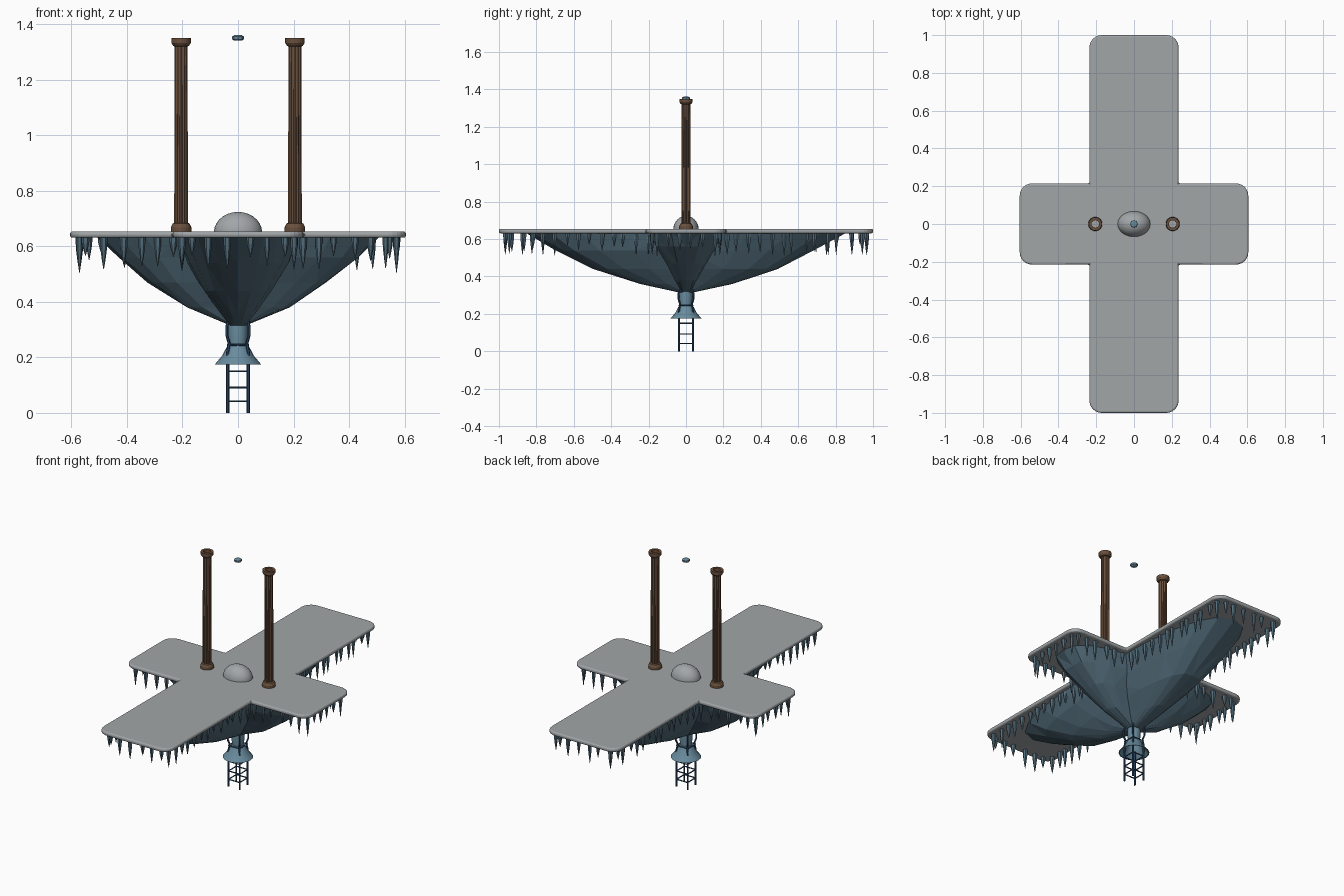
import bpy, bmesh, random
from math import sin, cos, pi, copysign
from mathutils import Vector

random.seed(4)
cube = bpy.data.objects.get("Cube")
if cube:
    bpy.data.objects.remove(cube, do_unlink=True)


def material(name, rgb):
    m = bpy.data.materials.new(name)
    m.use_nodes = True
    m.diffuse_color = (*rgb, 1)
    m.node_tree.nodes["Principled BSDF"].inputs["Base Color"].default_value = (*rgb, 1)
    return m


STONE = material("grey stone", (0.36, 0.38, 0.39))
SLATE = material("slate blue rock", (0.085, 0.15, 0.195))
STEEL = material("pale blue metal", (0.14, 0.26, 0.34))
NAVY = material("navy metal", (0.025, 0.07, 0.15))
BROWN = material("brown wood", (0.145, 0.08, 0.045))


def finish(bm, name, mat, smooth=None):
    bmesh.ops.recalc_face_normals(bm, faces=bm.faces)
    me = bpy.data.meshes.new(name)
    bm.to_mesh(me)
    bm.free()
    ob = bpy.data.objects.new(name, me)
    bpy.context.collection.objects.link(ob)
    me.materials.append(mat)
    if smooth:
        bpy.ops.object.select_all(action="DESELECT")
        ob.select_set(True)
        bpy.context.view_layer.objects.active = ob
        bpy.ops.object.shade_smooth_by_angle(angle=smooth)
    return ob


def loft(bm, rings, caps=True, closed=False):
    """Skin a list of equal-length point rings."""
    vs = [[bm.verts.new(p) for p in r] for r in rings]
    n = len(vs[0])
    pairs = list(zip(vs, vs[1:])) + ([(vs[-1], vs[0])] if closed else [])
    for a, b in pairs:
        for i in range(n):
            j = (i + 1) % n
            bm.faces.new((a[i], a[j], b[j], b[i]))
    if caps and not closed:
        bm.faces.new(vs[0])
        bm.faces.new(vs[-1])


def circle(r, z, n, x=0, y=0, flute=0.0):
    return [(x + (r - flute * (i % 2)) * cos(2 * pi * i / n),
             y + (r - flute * (i % 2)) * sin(2 * pi * i / n), z) for i in range(n)]


def rod(bm, points, r, n=6):
    """Round bar along a list of points."""
    pts = [Vector(p) for p in points]
    rings = []
    for i, p in enumerate(pts):
        d = (pts[min(i + 1, len(pts) - 1)] - pts[max(i - 1, 0)]).normalized()
        u = d.orthogonal().normalized() if abs(d.z) < 0.5 else Vector((1, 0, 0))
        v = d.cross(u)
        rings.append([p + r * (u * cos(2 * pi * k / n) + v * sin(2 * pi * k / n))
                      for k in range(n)])
    loft(bm, rings)


# Cross-shaped deck with rounded outer corners
AX, AY, BX, BY = 0.605, 0.215, 0.236, 1.0


def corner(x, y, r=0.065, n=6):
    return [(x - r + r * cos(pi / 2 * i / n), y - r + r * sin(pi / 2 * i / n))
            for i in range(n + 1)]


quarter = corner(AX, AY) + [(BX, AY)] + corner(BX, BY)
outline = quarter + [(-x, y) for x, y in reversed(quarter)]
outline += [(-x, -y) for x, y in outline]
bm = bmesh.new()
loft(bm, [[(x, y, z) for x, y in outline] for z in (0.631, 0.654)])
deck = finish(bm, "deck", STONE)
bev = deck.modifiers.new("rounded rim", "BEVEL")
bev.width, bev.segments, bev.limit_method = 0.009, 3, "ANGLE"
bev.angle_limit = 0.7

# Dome on the deck
bm = bmesh.new()
bmesh.ops.create_uvsphere(bm, u_segments=24, v_segments=14, radius=1)
bmesh.ops.bisect_plane(bm, geom=bm.verts[:] + bm.edges[:] + bm.faces[:],
                       plane_co=(0, 0, -0.05), plane_no=(0, 0, -1), clear_outer=True)
bmesh.ops.scale(bm, vec=(0.087, 0.068, 0.074), verts=bm.verts)
bmesh.ops.translate(bm, vec=(0, 0, 0.65), verts=bm.verts)
finish(bm, "dome", STONE, 0.6)


# Two faceted rock hulls crossing under the deck
def hull(name, levels, along_y):
    bm = bmesh.new()
    rings = []
    for k, (z, length, width) in enumerate(levels):
        ring = []
        for i in range(20):
            a = 2 * pi * i / 20
            p = copysign(abs(cos(a)) ** 0.8, cos(a)) * length
            q = copysign(abs(sin(a)) ** 0.8, sin(a)) * width
            if 0 < k < len(levels) - 1:
                s = random.uniform(0.96, 1.03)
                p, q = p * s, q * s
            ring.append((q, p, z) if along_y else (p, q, z))
        rings.append(ring)
    loft(bm, rings)
    bmesh.ops.triangulate(bm, faces=bm.faces)
    finish(bm, name, SLATE)


hull("long_hull", [(0.635, 0.86, 0.222), (0.54, 0.70, 0.185), (0.44, 0.5, 0.125),
                   (0.36, 0.25, 0.065), (0.315, 0.04, 0.03)], True)
hull("cross_hull", [(0.635, 0.51, 0.2), (0.56, 0.44, 0.165), (0.47, 0.33, 0.115),
                    (0.38, 0.19, 0.06), (0.32, 0.04, 0.03)], False)

# Icicles along the underside of the rim
bm = bmesh.new()
IN = 0.034
path = [(AX - IN, 0), (AX - IN, AY - IN), (BX - IN, AY - IN),
        (BX - IN, BY - IN), (0, BY - IN)]


def icicle(x, y, length):
    r = random.uniform(0.011, 0.015)
    top = 0.636
    loft(bm, [circle(r, top, 6, x, y), circle(r * 0.9, top - length * 0.35, 6, x, y),
              circle(r * 0.5, top - length * 0.7, 6, x, y),
              circle(0.001, top - length, 6, x, y)])


for sx in (1, -1):
    for sy in (1, -1):
        for a, b in zip(path, path[1:]):
            a, b = Vector(a), Vector(b)
            count = max(2, round((b - a).length / 0.062))
            for i in range(count):
                p = a.lerp(b, (i + 0.5 + random.uniform(-0.2, 0.2)) / count)
                icicle(p.x * sx, p.y * sy, random.uniform(0.065, 0.125))
        icicle(sx * (AX - IN), sy * (AY - 0.06), 0.13)
finish(bm, "icicles", SLATE)

# Hollow fluted columns with collars at both ends
for name, x in (("left_column", 0.205), ("right_column", -0.205)):
    bm = bmesh.new()
    profile = [(0.02, 0.65, 0), (0.037, 0.65, 0), (0.037, 0.668, 0), (0.03, 0.682, 0),
               (0.025, 0.685, 0.004), (0.023, 1.32, 0.004), (0.028, 1.322, 0),
               (0.035, 1.332, 0), (0.035, 1.35, 0), (0.02, 1.35, 0)]
    loft(bm, [circle(r, z, 24, x, 0, f) for r, z, f in profile], closed=True)
    finish(bm, name, BROWN)

# Small floating crystal between the column tops
bm = bmesh.new()
loft(bm, [circle(r, z, 8) for r, z in
          ((0.013, 1.341), (0.021, 1.346), (0.021, 1.356), (0.013, 1.361))])
finish(bm, "floating_crystal", STEEL)

# Neck with a flared skirt below the hulls
bm = bmesh.new()
neck = [(0.034, 0.34), (0.036, 0.29), (0.033, 0.25), (0.042, 0.235), (0.058, 0.205),
        (0.084, 0.174), (0.08, 0.174), (0.054, 0.2), (0.035, 0.23), (0.028, 0.25)]
loft(bm, [circle(r, z, 16) for r, z in neck])
finish(bm, "flared_neck", STEEL, 0.5)

# Four bowed posts joined by square rungs
bm = bmesh.new()
P = 0.037
for sx in (1, -1):
    for sy in (1, -1):
        rod(bm, [(sx * q, sy * q, z) for q, z in
                 ((P, 0), (P, 0.22), (0.032, 0.25), (0.04, 0.28), (0.04, 0.31),
                  (0.033, 0.345))], 0.0055)
for z in (0.042, 0.092, 0.15, 0.245):
    for s in (1, -1):
        rod(bm, [(-P, s * P, z), (P, s * P, z)], 0.0035)
        rod(bm, [(s * P, -P, z), (s * P, P, z)], 0.0035)
finish(bm, "ladder_frame", NAVY)
